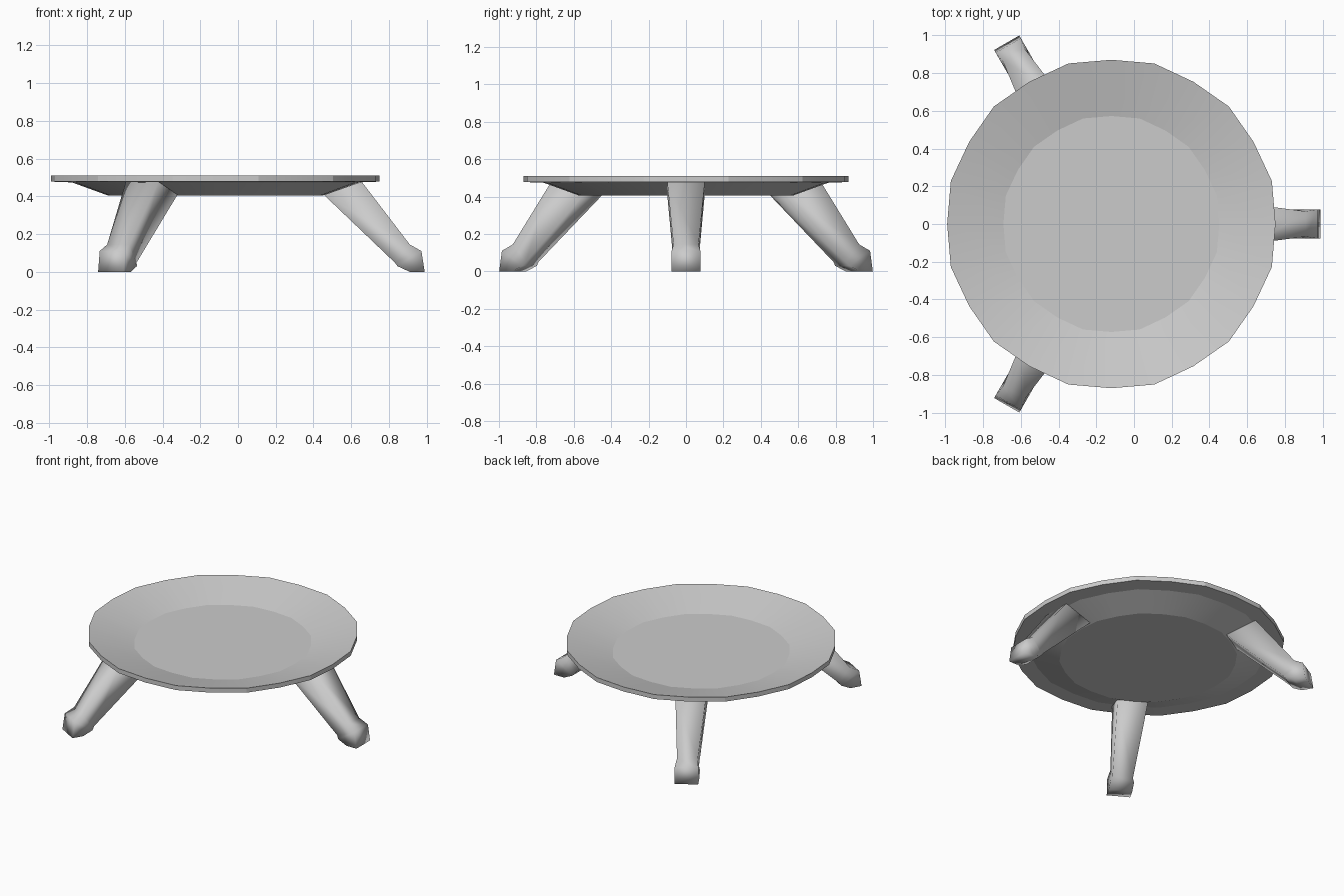
import bpy, bmesh
from math import radians, cos, sin, pi

if "Cube" in bpy.data.objects:
    bpy.data.objects.remove(bpy.data.objects["Cube"])

CX = -0.12          # shared axis of dish and legs
SIDES = 24


def make_object(name, bm):
    bmesh.ops.recalc_face_normals(bm, faces=bm.faces)
    mesh = bpy.data.meshes.new(name)
    bm.to_mesh(mesh)
    bm.free()
    obj = bpy.data.objects.new(name, mesh)
    bpy.context.collection.objects.link(obj)
    obj.location.x = CX
    return obj


def loft(bm, rings):
    """Skin a list of closed point rings and cap both ends."""
    loops = [[bm.verts.new(p) for p in ring] for ring in rings]
    n = len(loops[0])
    for a, b in zip(loops, loops[1:]):
        for i in range(n):
            j = (i + 1) % n
            bm.faces.new((a[i], a[j], b[j], b[i]))
    bm.faces.new(loops[0])
    bm.faces.new(loops[-1])


def dish_ring(r, z):
    # every other corner sits very slightly further out
    ring = []
    for i in range(SIDES):
        a = 2 * pi * i / SIDES
        k = r * (1.012 if i % 2 else 1.0)
        ring.append((k * cos(a), k * sin(a), z))
    return ring


# Shallow dish: underside, rim, sloped inside, sunken floor
bm = bmesh.new()
profile = [(0.57, 0.405), (0.76, 0.474), (0.87, 0.478),
           (0.87, 0.51), (0.572, 0.434)]
loft(bm, [dish_ring(r, z) for r, z in profile])
dish = make_object("dish", bm)
bpy.context.view_layer.objects.active = dish
dish.select_set(True)
bpy.ops.object.shade_smooth_by_angle(angle=radians(10))

# Splayed legs: (outer r, z), (inner r, z), half width from top to foot
stations = [((0.775, 0.478), (0.575, 0.408), 0.100),
            ((1.030, 0.145), (0.950, 0.050), 0.067),
            ((1.092, 0.110), (0.965, 0.030), 0.077),
            ((1.109, 0.000), (1.030, 0.000), 0.077)]
for k in range(3):
    bm = bmesh.new()
    loft(bm, [[(ro, -w, zo), (ro, w, zo), (ri, w, zi), (ri, -w, zi)]
              for (ro, zo), (ri, zi), w in stations])
    leg = make_object(f"leg_{k + 1}", bm)
    leg.rotation_euler.z = radians(120 * k)
    for p in leg.data.polygons:
        p.use_smooth = True
